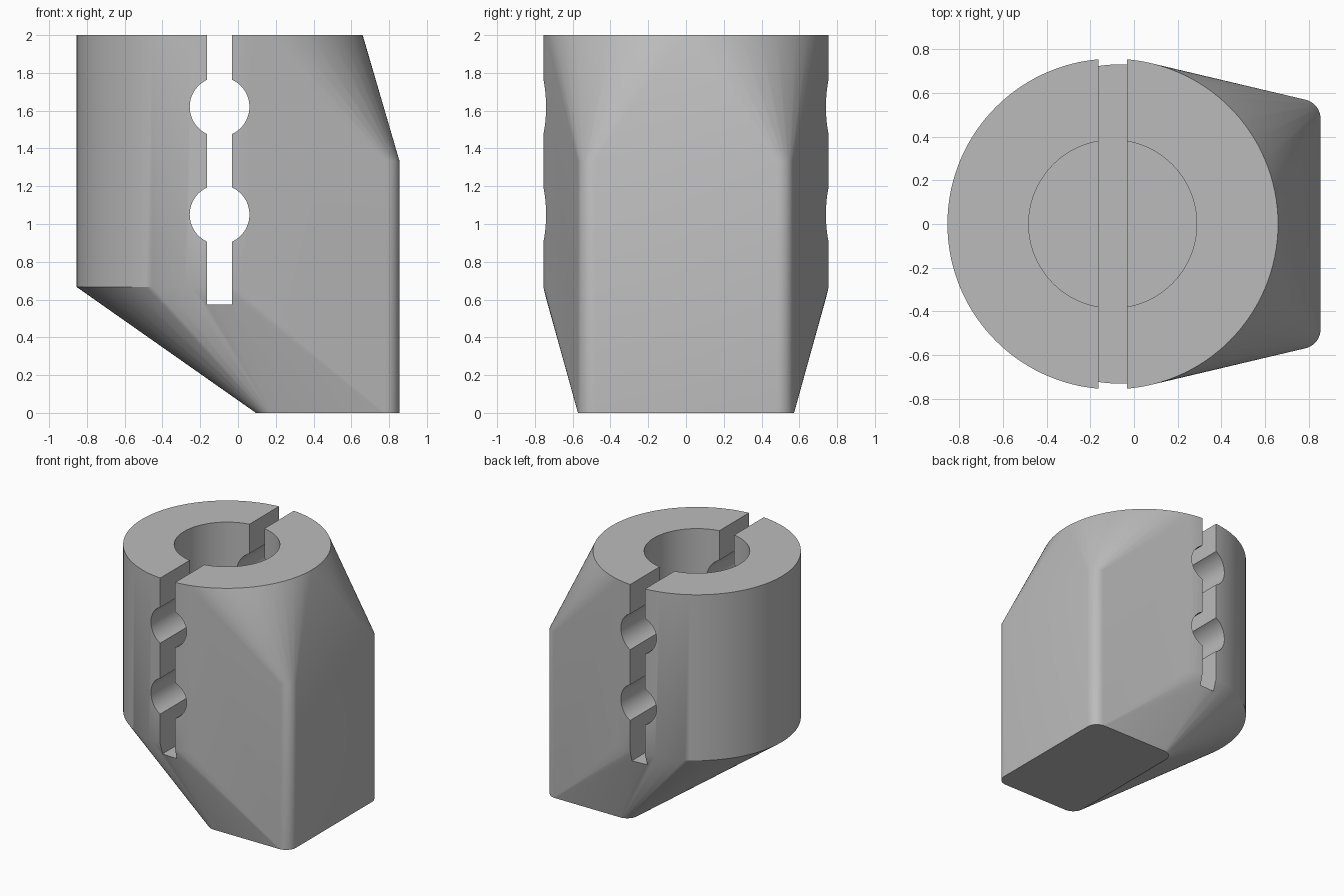
import bpy, bmesh, math
from mathutils import Matrix

default = bpy.data.objects.get("Cube")
if default:
    bpy.data.objects.remove(default, do_unlink=True)

AXIS_X = -0.0975
HEIGHT = 2.0

grey = bpy.data.materials.new("plain grey")
grey.use_nodes = True
colour = (0.5, 0.5, 0.5, 1)
grey.diffuse_color = colour
grey.node_tree.nodes["Principled BSDF"].inputs["Base Color"].default_value = colour


def add_object(name, bm):
    mesh = bpy.data.meshes.new(name)
    bmesh.ops.recalc_face_normals(bm, faces=bm.faces)
    bm.to_mesh(mesh)
    bm.free()
    mesh.materials.append(grey)
    obj = bpy.data.objects.new(name, mesh)
    bpy.context.collection.objects.link(obj)
    return obj


def circle(x, y, r, start=0, sweep=360, steps=128):
    return [(x + r * math.cos(math.radians(start + sweep * i / steps)),
             y + r * math.sin(math.radians(start + sweep * i / steps)))
            for i in range(steps + (sweep < 360))]


def rounded_rectangle(x0, x1, half_y, r):
    corners = [(x1 - r, half_y - r), (x0 + r, half_y - r),
               (x0 + r, r - half_y), (x1 - r, r - half_y)]
    return [p for i, (x, y) in enumerate(corners)
            for p in circle(x, y, r, 90 * i, 90, 10)]


def cylinder(name, r, depth, matrix):
    bm = bmesh.new()
    bmesh.ops.create_cone(bm, cap_ends=True, segments=96, radius1=r,
                          radius2=r, depth=depth, matrix=matrix)
    return add_object(name, bm)


# Body: a skin stretched around a tall round collar and a low rounded block
bm = bmesh.new()
collar = circle(AXIS_X, 0, 0.7575)
block = rounded_rectangle(0.095, 0.855, 0.572, 0.09)
for outline, levels in ((collar, (0.667, HEIGHT)), (block, (0, 1.333))):
    for z in levels:
        for x, y in outline:
            bm.verts.new((x, y, z))
hull = bmesh.ops.convex_hull(bm, input=bm.verts[:])
loose = [v for v in bm.verts if not v.link_faces]
bmesh.ops.delete(bm, geom=loose, context='VERTS')
bmesh.ops.dissolve_limit(bm, angle_limit=0.002, verts=bm.verts[:], edges=bm.edges[:])
body = add_object("clamp_body", bm)

# Blind bore from the top
cutters = [cylinder("bore_cutter", 0.385, 2.0, Matrix.Translation((AXIS_X, 0, 1.667)))]

# Slot across the collar
bm = bmesh.new()
bmesh.ops.create_cube(bm, size=1, matrix=Matrix.Translation((AXIS_X, 0, 1.575))
                      @ Matrix.Diagonal((0.132, 3, 2, 1)))
cutters.append(add_object("slot_cutter", bm))

# Two cross holes along the slot
for i, z in enumerate((1.05, 1.62)):
    turn = Matrix.Translation((AXIS_X, 0, z)) @ Matrix.Rotation(math.pi / 2, 4, 'X')
    cutters.append(cylinder(f"cross_hole_cutter_{i + 1}", 0.158, 3, turn))

bpy.ops.object.select_all(action='DESELECT')
body.select_set(True)
bpy.context.view_layer.objects.active = body
for cutter in cutters:
    mod = body.modifiers.new(cutter.name, 'BOOLEAN')
    mod.operation = 'DIFFERENCE'
    mod.solver = 'EXACT'
    mod.object = cutter
    bpy.ops.object.modifier_apply(modifier=mod.name)
for cutter in cutters:
    bpy.data.objects.remove(cutter, do_unlink=True)

bpy.ops.object.shade_smooth_by_angle(angle=math.radians(30))
